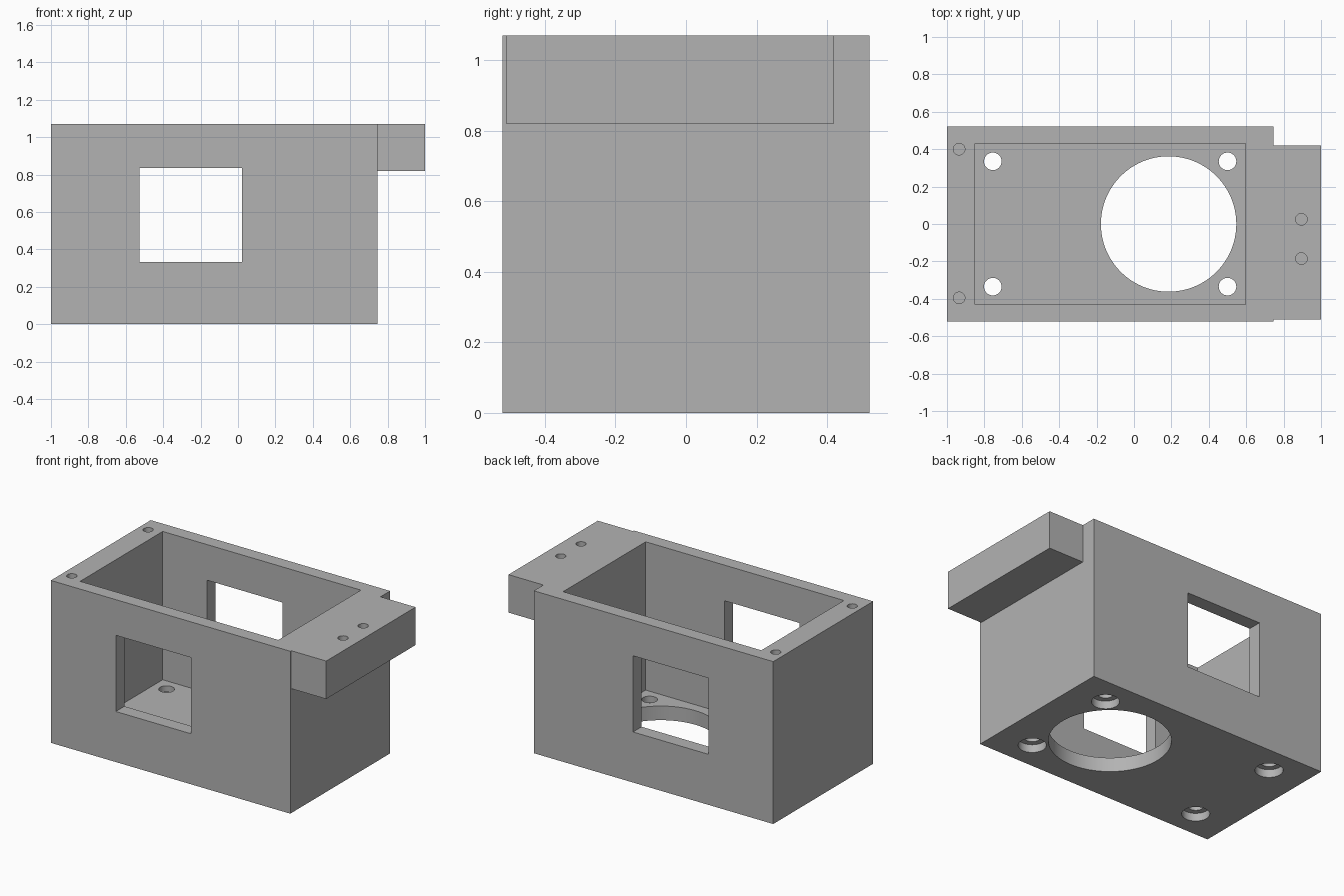
import bpy
import bmesh
import math
from mathutils import Matrix, Vector

cube = bpy.data.objects.get("Cube")
if cube:
    bpy.data.objects.remove(cube, do_unlink=True)

grey = bpy.data.materials.new("plain grey")
grey.use_nodes = True
colour = (0.45, 0.45, 0.45, 1)
grey.diffuse_color = colour
grey.node_tree.nodes["Principled BSDF"].inputs["Base Color"].default_value = colour

TOP = 1.07
FLOOR = 0.093


def add_object(name, bm):
    mesh = bpy.data.meshes.new(name)
    bm.to_mesh(mesh)
    bm.free()
    mesh.materials.append(grey)
    obj = bpy.data.objects.new(name, mesh)
    bpy.context.scene.collection.objects.link(obj)
    return obj


def box(name, low, high):
    low, high = Vector(low), Vector(high)
    bm = bmesh.new()
    place = Matrix.Translation((low + high) / 2) @ Matrix.Diagonal((*(high - low), 1))
    bmesh.ops.create_cube(bm, size=1, matrix=place)
    return add_object(name, bm)


def cylinder(name, x, y, radius, z0, z1, segments=48):
    bm = bmesh.new()
    bmesh.ops.create_cone(bm, cap_ends=True, segments=segments, radius1=radius,
                          radius2=radius, depth=z1 - z0,
                          matrix=Matrix.Translation((x, y, (z0 + z1) / 2)))
    return add_object(name, bm)


def combine(target, tool, operation="DIFFERENCE"):
    """Apply a boolean and discard the tool object."""
    mod = target.modifiers.new(tool.name, "BOOLEAN")
    mod.operation = operation
    mod.solver = "EXACT"
    mod.object = tool
    bpy.context.view_layer.objects.active = target
    bpy.ops.object.modifier_apply(modifier=mod.name)
    bpy.data.objects.remove(tool, do_unlink=True)


# Housing block with side flange
housing = box("housing", (-1, -0.52, 0), (0.745, 0.52, TOP))
flange = box("flange", (0.7, -0.51, 0.82), (1, 0.42, TOP))
combine(housing, flange, "UNION")

# Open-topped cavity and the window through front and back walls
combine(housing, box("cavity", (-0.85, -0.43, FLOOR), (0.595, 0.43, TOP + 0.2)))
combine(housing, box("window", (-0.527, -1, 0.333), (0.022, 1, 0.835)))

# Large round opening in the floor
combine(housing, cylinder("floor_opening", 0.185, 0, 0.362, -0.1, 0.2, 96))

# Counterbored mounting holes in the floor corners
for x in (-0.755, 0.5):
    for y in (-0.335, 0.335):
        combine(housing, cylinder("mount_hole", x, y, 0.047, -0.1, 0.2))
        combine(housing, cylinder("counterbore", x, y, 0.083, -0.1, 0.052))

# Blind screw holes in the rim and flange
for x, y in ((-0.935, 0.4), (-0.935, -0.395), (0.895, 0.025), (0.895, -0.185)):
    combine(housing, cylinder("screw_hole", x, y, 0.031, TOP - 0.19, TOP + 0.1, 32))

# Smooth the hole walls, keep all corners sharp
bpy.ops.object.select_all(action="DESELECT")
housing.select_set(True)
bpy.context.view_layer.objects.active = housing
bpy.ops.object.shade_smooth_by_angle(angle=math.radians(30))
